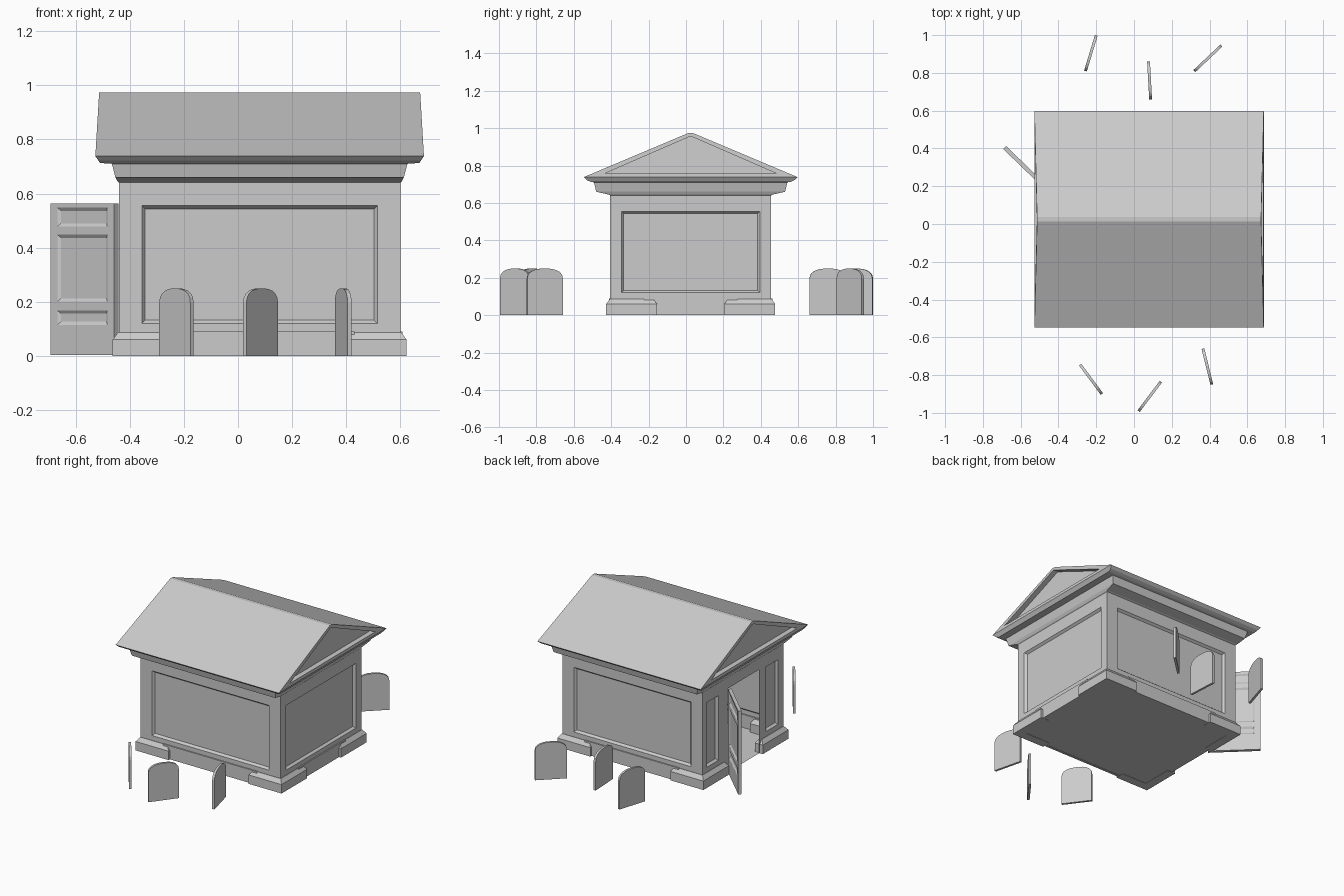
import bpy, bmesh, math
from mathutils import Vector

if "Cube" in bpy.data.objects:
    bpy.data.objects.remove(bpy.data.objects["Cube"])

CX, CY = 0.08, 0.025          # building centre
WX, WY = 0.52, 0.43           # wall half sizes
Z = Vector((0, 0, 1))


def finish(bm, name, weld=True, recalc=True):
    if weld:
        bmesh.ops.remove_doubles(bm, verts=bm.verts, dist=0.0002)
    if recalc:
        bmesh.ops.recalc_face_normals(bm, faces=bm.faces)
    me = bpy.data.meshes.new(name)
    bm.to_mesh(me)
    bm.free()
    ob = bpy.data.objects.new(name, me)
    bpy.context.collection.objects.link(ob)
    return ob


def quad(bm, pts):
    return bm.faces.new([bm.verts.new(p) for p in pts])


def rect(r):
    u0, u1, v0, v1 = r
    return [(u0, v0), (u1, v0), (u1, v1), (u0, v1)]


def panel(bm, origin, u, outer, inner=None, depth=0.015):
    """Flat rectangle facing u x z, with an optional recessed panel."""
    n = u.cross(Z)
    at = lambda p, d=0: origin + u * p[0] + Z * p[1] - n * d
    o = rect(outer)
    if inner is None:
        quad(bm, [at(p) for p in o])
        return
    i = rect(inner)
    s = 0.012
    b = rect((inner[0] + s, inner[1] - s, inner[2] + s, inner[3] - s))
    for k in range(4):
        j = (k + 1) % 4
        quad(bm, [at(o[k]), at(o[j]), at(i[j]), at(i[k])])
        quad(bm, [at(i[k]), at(i[j]), at(b[j], depth), at(b[k], depth)])
    quad(bm, [at(p, depth) for p in b])


def frustum(bm, x0, x1, y0, y1, z0, z1, zt=None, s=0.02):
    """Box with an optional chamfered top from z1 up to zt."""
    rings = [(z0, 0), (z1, 0)] + ([(zt, s)] if zt else [])
    loops = [[bm.verts.new((x, y, z)) for x, y in
              rect((x0 + e, x1 - e, y0 + e, y1 - e))] for z, e in rings]
    for a, b in zip(loops, loops[1:]):
        for k in range(4):
            j = (k + 1) % 4
            bm.faces.new([a[k], a[j], b[j], b[k]])
    bm.faces.new(loops[0][::-1])
    bm.faces.new(loops[-1])


# Walls: three recessed panel walls, a door wall and a floor
bm = bmesh.new()
C = Vector((CX, CY, 0))
X, Y = Vector((1, 0, 0)), Vector((0, 1, 0))
for n, u, half in ((-Y, X, WX), (Y, -X, WX), (X, Y, WY)):
    m = 0.085 if half == WX else 0.06
    panel(bm, C + n * (WY if half == WX else WX), u, (-half, half, 0, 0.65),
          (-half + m, half - m, 0.12, 0.555))
left = C - X * WX
panel(bm, left, -Y, (-WY, -0.16, 0, 0.65), (-0.385, -0.26, 0.12, 0.555))
panel(bm, left, -Y, (0.17, WY, 0, 0.65), (0.245, 0.375, 0.12, 0.555))
panel(bm, left, -Y, (-0.16, 0.17, 0.565, 0.65))
quad(bm, [C + Vector(p) for p in ((-WX, -WY, 0.002), (-WX, WY, 0.002),
                                  (WX, WY, 0.002), (WX, -WY, 0.002))])
finish(bm, "walls", recalc=False)

# Low plinth strips between the corner blocks
bm = bmesh.new()
for s in (-1, 1):
    y = CY + s * WY
    frustum(bm, CX - 0.35, CX + 0.35, y - 0.008, y + 0.008, 0, 0.09)
frustum(bm, CX + WX - 0.008, CX + WX + 0.008, CY - 0.25, CY + 0.25, 0, 0.09)
finish(bm, "plinth_strips", weld=False)

# L-shaped chamfered corner blocks
bm = bmesh.new()
for sx in (-1, 1):
    for sy in (-1, 1):
        def block(lx, ly):
            xs = sorted((CX + sx * 0.543, CX + sx * (0.543 - lx)))
            ys = sorted((CY + sy * 0.452, CY + sy * (0.452 - ly)))
            frustum(bm, *xs, *ys, 0, 0.06, 0.087)
        block(0.245, 0.06)
        block(0.06, 0.272)
finish(bm, "corner_blocks", weld=False)

# Cornice, eaves and gable roof as one loft
bm = bmesh.new()
rings = [(0.64, 0.52, 0.43), (0.645, 0.525, 0.44), (0.66, 0.533, 0.505),
         (0.71, 0.546, 0.517), (0.713, 0.59, 0.535), (0.722, 0.596, 0.555),
         (0.738, 0.607, 0.572), (0.974, 0.593, 0.012)]
loops = [[bm.verts.new((CX + x, CY + y, z)) for x, y in rect((-a, a, -b, b))]
         for z, a, b in rings]
gables = []
for i, (a, b) in enumerate(zip(loops, loops[1:])):
    for k in range(4):
        j = (k + 1) % 4
        f = bm.faces.new([a[k], a[j], b[j], b[k]])
        if i == len(rings) - 2 and k in (1, 3):
            gables.append(f)
bm.faces.new(loops[-1])
bm.normal_update()
# Recessed pediments in both gable ends
for f in gables:
    sgn = 1 if f.calc_center_median().x > CX else -1
    top = bmesh.ops.extrude_discrete_faces(bm, faces=[f])["faces"][0]
    old = [v.co.copy() for v in top.verts]
    inner = []
    for p in old:
        if p.z > 0.9:
            q = Vector((p.x, CY + (p.y - CY) * 0.4, 0.955))
        else:
            q = Vector((p.x, CY + (p.y - CY) * 0.80, 0.758))
        q.x = CX + sgn * (0.607 - 0.014 * (q.z - 0.738) / 0.236)
        inner.append(q)
    deep = [q - X * sgn * 0.035 for q in inner]
    for k in range(4):
        j = (k + 1) % 4
        quad(bm, [old[k], old[j], inner[j], inner[k]])
        quad(bm, [inner[k], inner[j], deep[j], deep[k]])
    for v, q in zip(top.verts, deep):
        v.co = q
finish(bm, "roof")

# Door standing open, panelled on both sides
bm = bmesh.new()
tip, hinge = Vector((-0.685, 0.405, 0.003)), Vector((-0.45, 0.178, 0.003))
u = (hinge - tip).normalized()
L, H, t = (hinge - tip).length, 0.56, 0.011
for o, d in ((tip, u), (hinge, -u)):
    side = d.cross(Z)
    for z0, z1, p0, p1 in ((0, 0.18, 0.112, 0.165), (0.18, 0.46, 0.198, 0.445),
                           (0.46, H, 0.475, 0.545)):
        panel(bm, o + side * t, d, (0, L, z0, z1), (0.035, L - 0.035, p0, p1), 0.008)
n = u.cross(Z) * t
for p, s in ((tip, 1), (hinge, -1)):
    quad(bm, [p - n * s, p + n * s, p + n * s + Z * H, p - n * s + Z * H])
for z, s in ((0, -1), (H, 1)):
    quad(bm, [tip + n * s + Z * z, hinge + n * s + Z * z,
              hinge - n * s + Z * z, tip - n * s + Z * z])
finish(bm, "door", weld=False, recalc=False)

# Round-topped headstones
stones = [(-0.285, -0.745, -0.17, -0.90), (0.025, -0.99, 0.142, -0.835),
          (0.365, -0.66, 0.412, -0.85), (-0.257, 0.81, -0.20, 0.998),
          (0.077, 0.86, 0.088, 0.66), (0.32, 0.81, 0.463, 0.945)]
prof = [(-1, 0)] + [(-math.copysign(abs(math.cos(a)) ** 0.85, math.cos(a)),
                     0.195 + 0.055 * math.sin(a) ** 0.85)
                    for a in (math.pi * k / 10 for k in range(1, 10))] + [(1, 0)]
prof[1:1] = [(-1, 0.195)]
prof[-1:-1] = [(1, 0.195)]
for i, (x0, y0, x1, y1) in enumerate(stones):
    bm = bmesh.new()
    a, b = Vector((x0, y0, 0)), Vector((x1, y1, 0))
    mid, h = (a + b) / 2, (b - a) / 2
    n = h.normalized().cross(Z) * 0.0075
    f = quad(bm, [mid + h * s + Z * z - n for s, z in prof])
    ext = bmesh.ops.extrude_face_region(bm, geom=[f])["geom"]
    bmesh.ops.translate(bm, vec=n * 2,
                        verts=[v for v in ext if isinstance(v, bmesh.types.BMVert)])
    if not any(g.calc_center_median().dot(n) < mid.dot(n) - n.dot(n) * 0.9 for g in bm.faces):
        quad(bm, [mid + h * s + Z * z - n for s, z in prof])
    finish(bm, f"headstone_{i + 1}")
